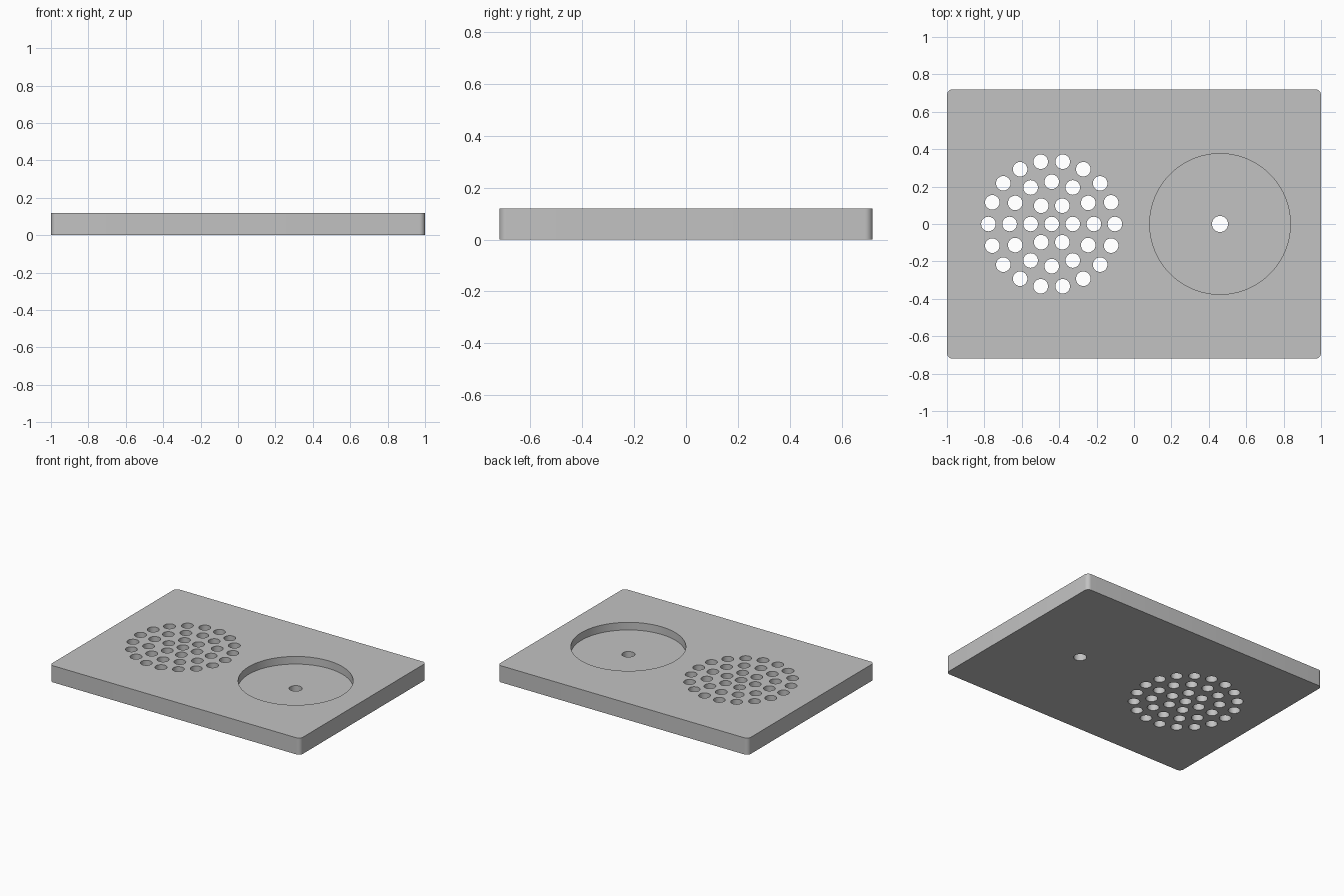
import bpy, bmesh, math
from mathutils import Matrix

if "Cube" in bpy.data.objects:
    bpy.data.objects.remove(bpy.data.objects["Cube"])

HX, HY, H, R = 1.0, 0.72, 0.12, 0.03      # plate half sizes, height, corner radius
GRILLE, DISH = (-0.44, 0.0), (0.46, 0.0)  # centres of hole pattern and round recess
FLOOR = 0.065                             # height of the recess floor

grey = bpy.data.materials.new("light grey")
grey.diffuse_color = (0.54, 0.54, 0.54, 1)
grey.use_nodes = True
grey.node_tree.nodes["Principled BSDF"].inputs["Base Color"].default_value = grey.diffuse_color


def add_object(name, bm):
    mesh = bpy.data.meshes.new(name)
    bmesh.ops.recalc_face_normals(bm, faces=bm.faces)
    bm.to_mesh(mesh)
    bm.free()
    mesh.materials.append(grey)
    ob = bpy.data.objects.new(name, mesh)
    bpy.context.collection.objects.link(ob)
    return ob


def cutter(name, holes):
    """Cylinders given as (x, y, radius, z0, z1, sides)."""
    bm = bmesh.new()
    for x, y, r, z0, z1, n in holes:
        bmesh.ops.create_cone(bm, cap_ends=True, segments=n, radius1=r, radius2=r,
                              depth=z1 - z0,
                              matrix=Matrix.Translation((x, y, (z0 + z1) / 2)))
    ob = add_object(name, bm)
    ob.hide_render = True
    return ob


# plate with rounded corners
bm = bmesh.new()
bmesh.ops.create_cube(bm, size=1, matrix=Matrix.Translation((0, 0, H / 2))
                      @ Matrix.Diagonal((2 * HX, 2 * HY, H, 1)))
upright = [e for e in bm.edges if abs(e.verts[0].co.z - e.verts[1].co.z) > H / 2]
bmesh.ops.bevel(bm, geom=upright, offset=R, segments=8, profile=0.5, affect='EDGES')
plate = add_object("plate", bm)

# hole pattern: centre hole plus three rings of 6, 12 and 18
holes = [(*GRILLE, 0.039, -0.1, 0.3, 32)]
for ring in (1, 2, 3):
    for i in range(6 * ring):
        a = 2 * math.pi * i / (6 * ring)
        d = 0.1127 * ring
        holes.append((GRILLE[0] + d * math.cos(a), GRILLE[1] + d * math.sin(a),
                      0.039, -0.1, 0.3, 32))

cutters = [
    cutter("grille_cutter", holes),
    cutter("recess_cutter", [(*DISH, 0.376, FLOOR, 0.3, 96)]),
    cutter("drain_cutter", [(*DISH, 0.043, -0.1, 0.3, 32)]),
]
for c in cutters:
    mod = plate.modifiers.new(c.name, 'BOOLEAN')
    mod.operation = 'DIFFERENCE'
    mod.solver = 'EXACT'
    mod.object = c

# apply the cuts and remove the cutters
bpy.context.view_layer.update()
cut = bpy.data.meshes.new_from_object(
    plate.evaluated_get(bpy.context.evaluated_depsgraph_get()))
plate.modifiers.clear()
plate.data = cut
for c in cutters:
    bpy.data.objects.remove(c)

# smooth round walls, sharp rims
bpy.ops.object.select_all(action='DESELECT')
plate.select_set(True)
bpy.context.view_layer.objects.active = plate
bpy.ops.object.shade_smooth_by_angle(angle=math.radians(30))
